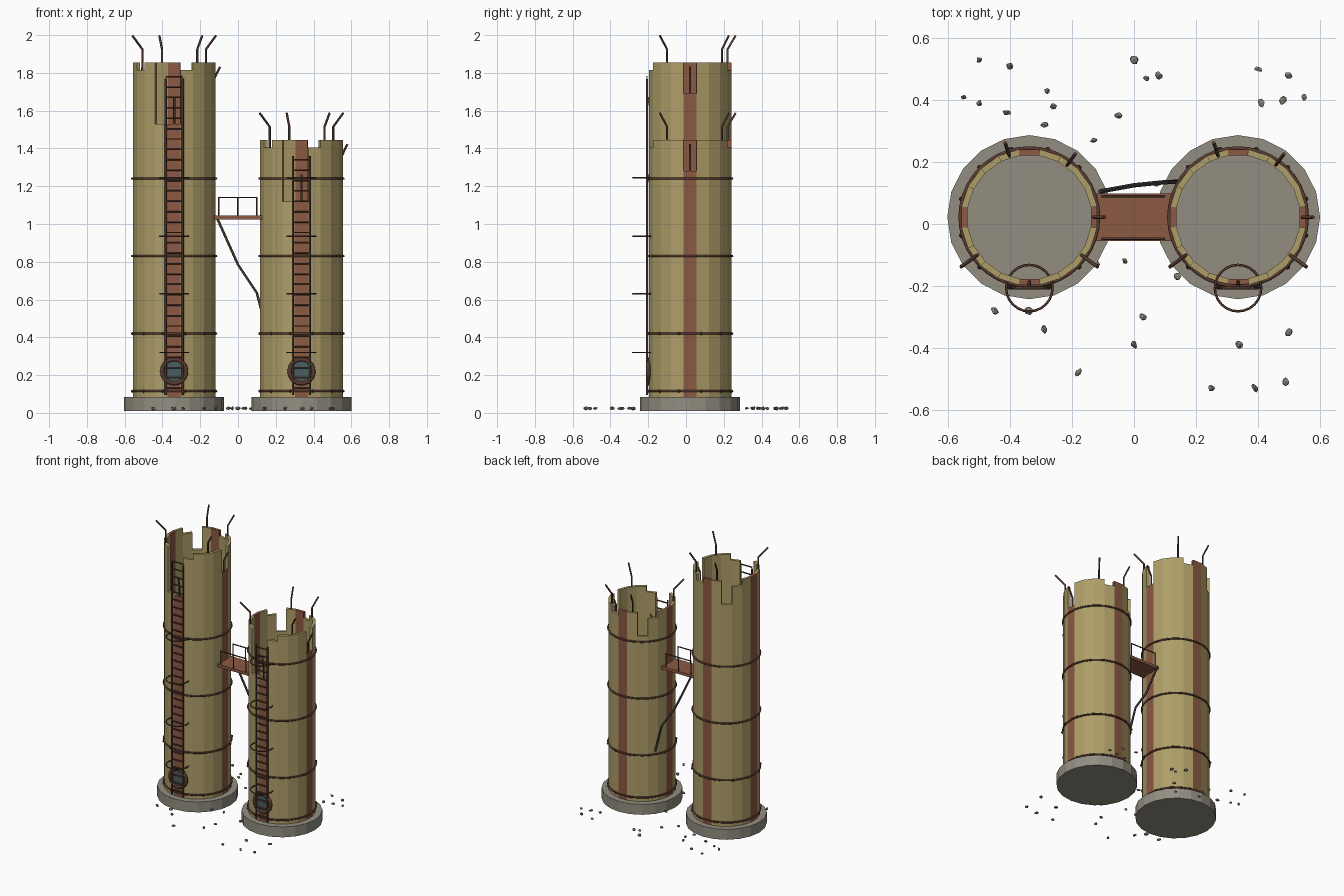
import bpy, bmesh, math, random
from mathutils import Vector, Matrix

if "Cube" in bpy.data.objects:
    bpy.data.objects.remove(bpy.data.objects["Cube"])

random.seed(4)
CY = 0.022          # shared depth centre of both towers
R_OUT, R_IN, N = 0.221, 0.199, 20


def material(name, rgb):
    m = bpy.data.materials.new(name)
    m.diffuse_color = (*rgb, 1)
    m.use_nodes = True
    m.node_tree.nodes["Principled BSDF"].inputs["Base Color"].default_value = m.diffuse_color
    return m


TAN = material("weathered_tan", (0.43, 0.34, 0.14))
RUST = material("rust_panel", (0.26, 0.10, 0.055))
DARK = material("dark_rust", (0.10, 0.045, 0.03))
IRON = material("dark_iron", (0.05, 0.045, 0.04))
CONC = material("concrete", (0.29, 0.27, 0.22))
STONE = material("rubble_grey", (0.22, 0.21, 0.18))
GLASS = material("dark_glass", (0.07, 0.11, 0.11))


def finish(name, bm, *mats):
    bmesh.ops.recalc_face_normals(bm, faces=bm.faces)
    me = bpy.data.meshes.new(name)
    bm.to_mesh(me)
    bm.free()
    for m in mats:
        me.materials.append(m)
    ob = bpy.data.objects.new(name, me)
    bpy.context.collection.objects.link(ob)
    return ob


def tubes(name, paths, radius, mat, cyclic=False):
    """Round bars following one or more point paths."""
    cu = bpy.data.curves.new(name, 'CURVE')
    cu.dimensions = '3D'
    cu.bevel_depth = radius
    cu.bevel_resolution = 1
    cu.use_fill_caps = True
    for pts in paths:
        sp = cu.splines.new('POLY')
        sp.points.add(len(pts) - 1)
        for p, co in zip(sp.points, pts):
            p.co = (*co, 1)
        sp.use_cyclic_u = cyclic
    cu.materials.append(mat)
    ob = bpy.data.objects.new(name, cu)
    bpy.context.collection.objects.link(ob)
    return ob


def polar(cx, r, ang, z):
    return Vector((cx + r * math.cos(ang), CY + r * math.sin(ang), z))


def circle(cx, cy, r, z, n):
    return [(cx + r * math.cos(t * math.tau / n), cy + r * math.sin(t * math.tau / n), z)
            for t in range(n)]


def cylinder(name, loc, r, depth, n, mat, rot=Matrix()):
    bm = bmesh.new()
    bmesh.ops.create_cone(bm, cap_ends=True, segments=n, radius1=r, radius2=r,
                          depth=depth, matrix=Matrix.Translation(loc) @ rot)
    return finish(name, bm, mat)


def box(name, lo, hi, mat):
    bm = bmesh.new()
    lo, hi = Vector(lo), Vector(hi)
    bmesh.ops.create_cube(bm, size=1, matrix=Matrix.Translation((lo + hi) / 2)
                          @ Matrix.Diagonal((*(hi - lo), 1)))
    return finish(name, bm, mat)


def stave_drop(k):
    """How far each stave is broken off below the rim."""
    if k in (14, 15):
        return 0.325
    if k % 7 == 0:
        return 0.165
    return 0.04 if k % 4 == 0 else 0


def tower(side, cx, top, ladder_top):
    # concrete footing
    cylinder(side + "_footing", (cx, CY, 0.0475), 0.265, 0.075, N, CONC)

    # ring of staves with a broken rim, every fifth one rusted
    bm = bmesh.new()
    half = math.pi / N
    for k in range(N):
        a = k * math.tau / N
        z1 = top - stave_drop(k)
        v = [bm.verts.new(polar(cx, r / math.cos(half), a + s * half, z))
             for z in (0.08, z1)
             for r, s in ((R_OUT - .002, -1), (R_OUT - .002, 1), (R_IN, 1), (R_IN, -1))]
        for f in ((0, 1, 2, 3), (4, 5, 6, 7), (0, 1, 5, 4), (1, 2, 6, 5), (2, 3, 7, 6), (3, 0, 4, 7)):
            face = bm.faces.new([v[i] for i in f])
            face.material_index = 1 if k % 5 == 0 else 0
    finish(side + "_staves", bm, TAN, RUST)

    # hoop bands and their bolts
    tubes(side + "_bands", [circle(cx, CY, 0.223, z, 40) for z in (0.115, 0.42, 0.83, 1.24)],
          0.006, DARK, True)
    bm = bmesh.new()
    for z in (0.115, 0.42):
        for i in range(12):
            p = polar(cx, 0.227, math.radians(15 + 30 * i), z)
            bmesh.ops.create_icosphere(bm, subdivisions=1, radius=0.009, matrix=Matrix.Translation(p))
    finish(side + "_band_bolts", bm, DARK)

    # bent reinforcing bars sticking out of the rim
    bars = []
    for k, lean in ((0, .035), (3, .045), (6, .045), (12, .065), (15, .015), (18, .065)):
        a, z = k * math.tau / N, top - (stave_drop(k) if k in (0, 15) else 0)
        bars.append([polar(cx, 0.208, a, z - 0.06), polar(cx, 0.208, a, z + 0.07),
                     polar(cx, 0.208 + lean, a, z + 0.142)])
    tubes(side + "_rebar", bars, 0.006, DARK)

    # ladder with safety hoops
    y = -0.207
    tubes(side + "_ladder_rails", [[(cx + s, y, 0.095), (cx + s, y, ladder_top)] for s in (-.045, .045)],
          0.006, DARK)
    rungs = int((ladder_top - 0.12) / 0.055)
    tubes(side + "_ladder_rungs",
          [[(cx - .045, y, 0.13 + i * .055), (cx + .045, y, 0.13 + i * .055)] for i in range(rungs + 1)],
          0.0045, DARK)
    tubes(side + "_ladder_hoops", [circle(cx, y, 0.075, z, 24) for z in (0.32, 0.63, 0.935, 1.245)],
          0.004, DARK, True)

    # round porthole behind the ladder foot
    turn = Matrix.Rotation(math.pi / 2, 4, 'X')
    cylinder(side + "_porthole_glass", (cx, -0.198, 0.22), 0.06, 0.012, 20, GLASS, turn)
    ring = [(cx + .064 * math.cos(i * math.tau / 24), -0.2, .22 + .064 * math.sin(i * math.tau / 24))
            for i in range(24)]
    tubes(side + "_porthole_frame", [ring], 0.012, DARK, True)


tower("left", -0.338, 1.855, 1.77)
tower("right", 0.336, 1.445, 1.36)

# walkway between the towers
box("walkway_deck", (-0.127, -0.055, 1.025), (0.127, 0.098, 1.045), RUST)
rails = []
for y in (-0.047, 0.09):
    rails.append([(-0.105, y, 1.14), (0.1, y, 1.14)])
    rails += [[(x, y, 1.04), (x, y, 1.143)] for x in (-0.103, -0.002, 0.098)]
tubes("walkway_railing", rails, 0.004, DARK)

# sagging broken pipe below the walkway
tubes("hanging_pipe", [[(-.11, .105, 1.03), (0, .125, .785), (.1, .135, .635), (.15, .137, .44)]],
      0.007, IRON)

# scattered rubble, as x, y in hundredths
spots = [(-50, 53), (-40, 51), (-55, 41), (-50, 39), (-41, 36), (-28, 43), (-26, 38), (-29, 32),
         (-13, 27), (-5, 35), (0, 53), (4, 47), (8, 48), (40, 50), (50, 48), (41, 39), (48, 40),
         (55, 41), (-12, -13), (-3, -12), (14, -17), (7, 13), (-45, -28), (-34, -28), (-29, -34),
         (3, -30), (0, -39), (-18, -48), (34, -39), (25, -53), (39, -53), (49, -51), (50, -35)]
bm = bmesh.new()
for x, y in spots:
    s = [random.uniform(0.008, 0.017) for _ in range(2)] + [random.uniform(0.007, 0.011)]
    m = (Matrix.Translation((x / 100, y / 100, 0.024)) @ Matrix.Rotation(random.uniform(0, 6.28), 4, 'Z')
         @ Matrix.Diagonal((*s, 1)))
    new = bmesh.ops.create_icosphere(bm, subdivisions=1, radius=1, matrix=m)["verts"]
    for v in new:
        v.co += Vector([random.uniform(-.002, .002) for _ in range(3)])
finish("rubble", bm, STONE)
